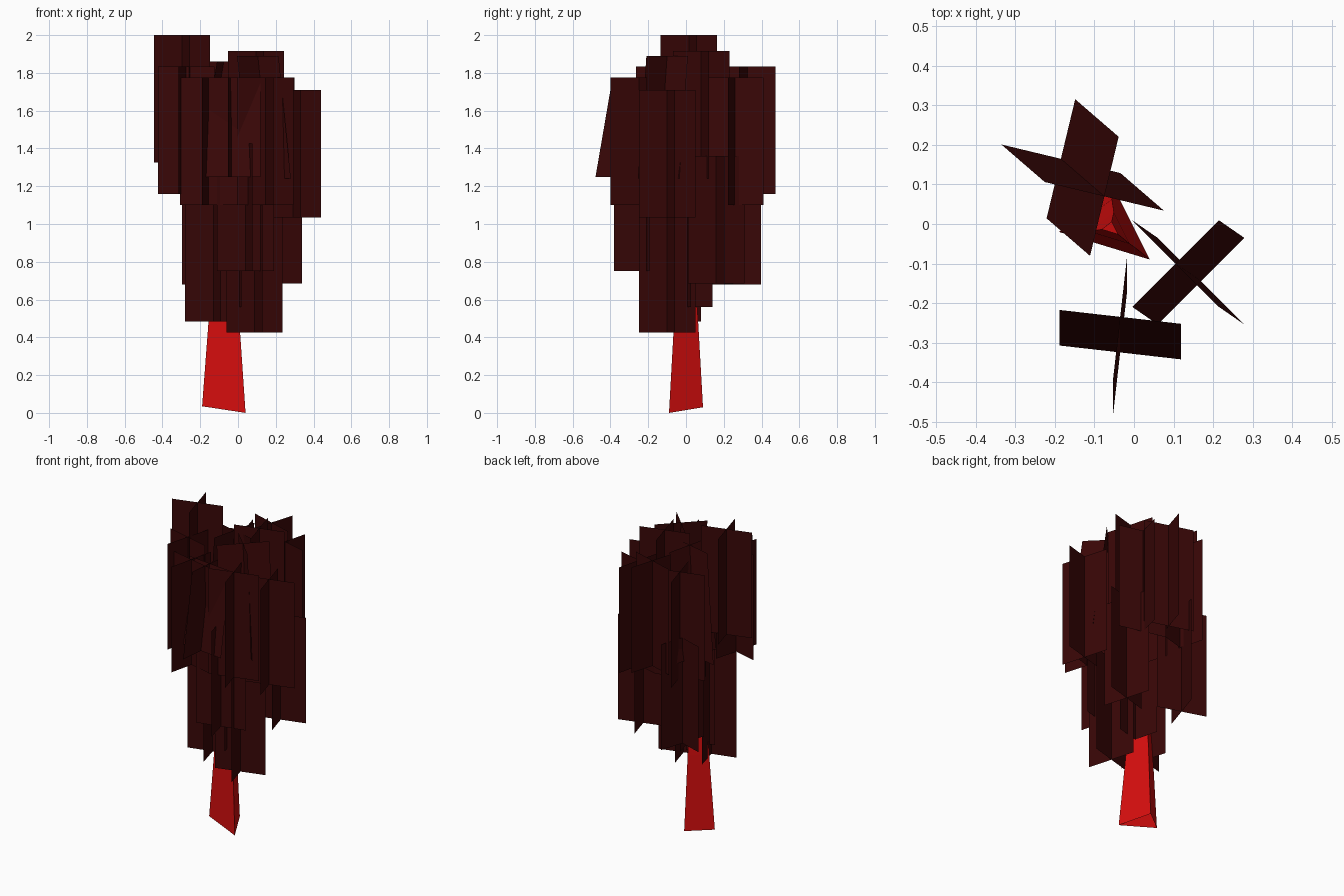
import bpy
import math
from mathutils import Vector

if "Cube" in bpy.data.objects:
    bpy.data.objects.remove(bpy.data.objects["Cube"])


def material(name, rgb):
    m = bpy.data.materials.new(name)
    m.diffuse_color = (*rgb, 1)
    m.use_nodes = True
    m.node_tree.nodes["Principled BSDF"].inputs["Base Color"].default_value = m.diffuse_color
    return m


BARK = material("bark_red", (0.65, 0.004, 0.004))
LEAF = material("leaf_dark_red", (0.04, 0.002, 0.002))


def add_mesh(name, verts, faces, mat):
    me = bpy.data.meshes.new(name)
    me.from_pydata(verts, [], faces)
    me.materials.append(mat)
    ob = bpy.data.objects.new(name, me)
    bpy.context.collection.objects.link(ob)
    return ob


def tapered_stem(name, base, rings):
    """Loft a three-sided section through (centre, scale) rings, closing the end."""
    verts = [Vector(c) + Vector(p) * s for c, s in rings for p in base]
    faces = []
    for r in range(len(rings) - 1):
        for i in range(3):
            a, b = r * 3 + i, r * 3 + (i + 1) % 3
            faces.append((a, b, b + 3, a + 3))
    n = len(verts)
    faces.append((n - 3, n - 2, n - 1))
    add_mesh(name, verts, faces, BARK)


def leaf_cross(name, top, bottom, angle, width=0.31):
    """Two upright cards crossing at right angles along a centre line."""
    top, bottom = Vector(top), Vector(bottom)
    verts, faces = [], []
    for k in range(2):
        a = math.radians(angle + 90 * k)
        h = Vector((math.cos(a), math.sin(a), 0)) * width / 2
        n = len(verts)
        verts += [bottom - h, bottom + h, top + h, top - h]
        faces.append((n, n + 1, n + 2, n + 3))
    add_mesh(name, verts, faces, LEAF)


# trunk: slightly tilted triangular base, tapering upward
section = [(0.11, -0.09, -0.02), (0.02, 0.09, 0.01), (-0.12, -0.02, 0.015)]
tapered_stem("trunk", section, [
    ((-0.07, 0, 0.02), 1.0), ((-0.07, 0, 0.5), 0.7),
    ((-0.06, -0.01, 0.95), 0.45), ((-0.06, -0.01, 1.45), 0.18)])

# upright leaf clusters: x, y, top z, angle
H = 0.675
clusters = [
    (-0.297, 0.015, 2.0, 16), (0.01, 0.325, 1.835, -17),
    (-0.275, -0.115, 1.835, -15), (0.095, 0.08, 1.915, 16),
    (0.29, -0.1, 1.71, 16), (-0.015, 0.08, 1.705, 16),
    (-0.155, -0.25, 1.775, -13), (0.145, -0.25, 1.775, 16),
    (0.15, 0.26, 1.775, -14), (-0.135, 0.255, 1.775, 16),
    (-0.15, 0.25, 1.355, -18), (0.19, 0.16, 1.36, 16),
    (-0.13, -0.07, 1.16, 15), (0.087, -0.1, 1.10, 16),
    (0.04, -0.23, 1.425, 14), (-0.02, -0.01, 1.235, 14),
]
for i, (x, y, z, ang) in enumerate(clusters):
    leaf_cross(f"leaf_cluster_{i + 1}", (x, y, z), (x, y, z - H), ang)

# leaning clusters whose lower ends swing outward
leaf_cross("leaning_cluster_left", (-0.075, 0.07, 1.86), (-0.185, 0.165, 1.21), -13.5)
leaf_cross("leaning_cluster_right", (0.105, -0.1, 1.89), (0.17, -0.145, 1.24), 45)
leaf_cross("leaning_cluster_front", (-0.035, -0.235, 1.775), (-0.035, -0.325, 1.25), -6.5)
